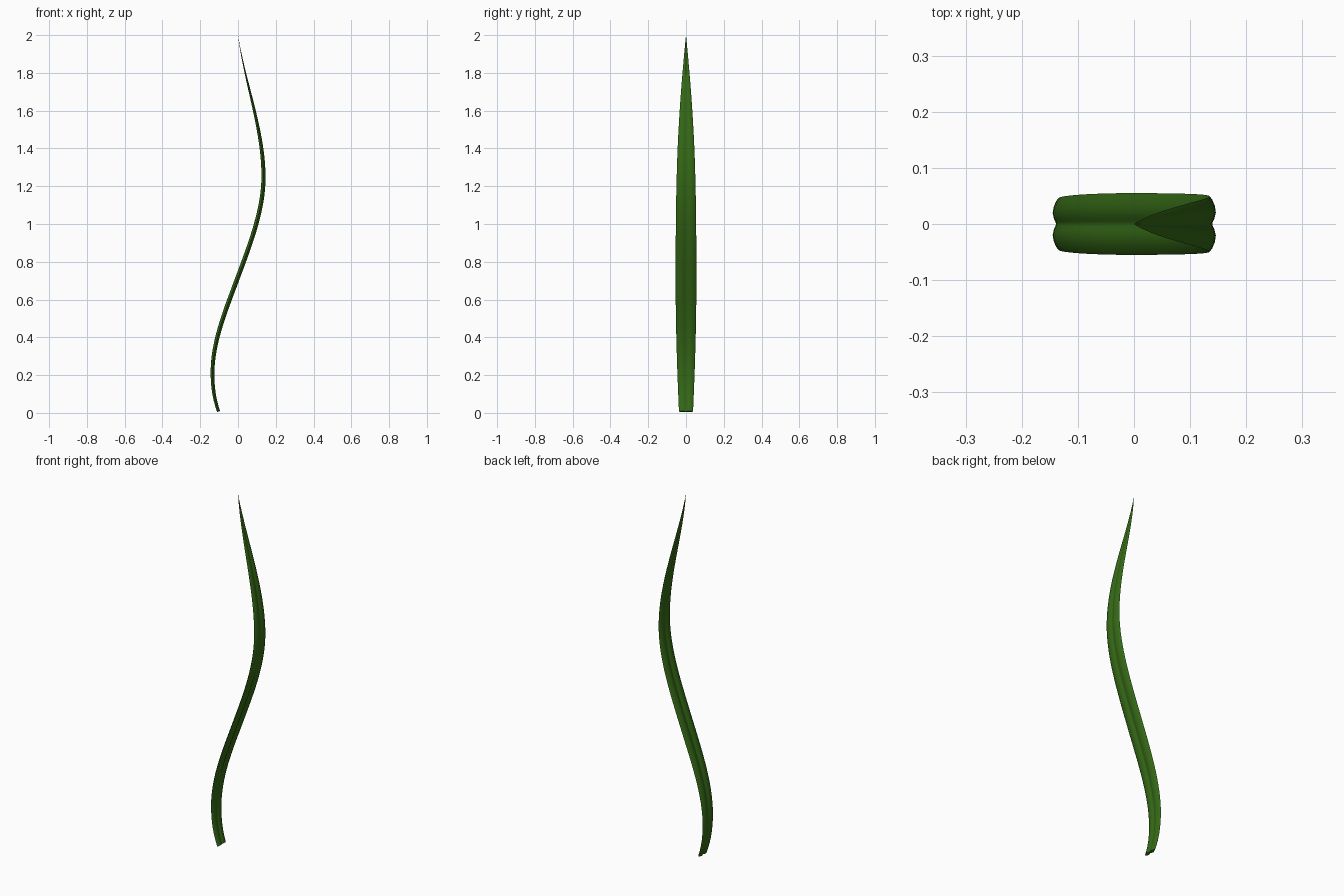
import bpy, bmesh, math

if "Cube" in bpy.data.objects:
    bpy.data.objects.remove(bpy.data.objects["Cube"])


def hermite(keys, z):
    """Smooth curve through (z, value, slope) keys, returned as value and slope."""
    for (z0, a, s0), (z1, b, s1) in zip(keys, keys[1:]):
        if z <= z1:
            break
    h = z1 - z0
    t = (z - z0) / h
    val = (a * (2*t**3 - 3*t**2 + 1) + b * (3*t**2 - 2*t**3)
           + h * (s0 * (t**3 - 2*t**2 + t) + s1 * (t**3 - t**2)))
    slope = (b - a) * (6*t - 6*t**2) / h + s0 * (3*t**2 - 4*t + 1) + s1 * (3*t**2 - 2*t)
    return val, slope


# S-shaped spine and half-width along the height
SPINE = [(0, -.10, -.38), (.21, -.135, 0), (.72, 0, .37), (1.25, .135, 0), (2, 0, -.14)]
WIDTH = [(0, .037, .045), (.7, .055, 0), (1.3, .048, -.03), (2, 0, -.1)]

# Cross-section: two lobes with a groove along the middle of both faces
QUARTER = [(0, .09), (.08, .11), (.2, .17), (.42, .22), (.65, .185), (.88, .09), (1, 0)]
half = [(-u, v) for u, v in QUARTER[:0:-1]] + QUARTER
SECTION = half + [(u, -v) for u, v in half[-2:0:-1]]

# Sweep the section square to the spine
bm = bmesh.new()
rings = []
STEPS = 64
for i in range(STEPS):
    z = .007 + 1.993 * i / STEPS
    x, slope = hermite(SPINE, z)
    w = hermite(WIDTH, z)[0]
    n = math.hypot(1, slope)
    rings.append([bm.verts.new((x + v * w / n, u * w, z - v * w * slope / n))
                  for u, v in SECTION])
count = len(SECTION)
for a, b in zip(rings, rings[1:]):
    for j in range(count):
        k = (j + 1) % count
        bm.faces.new((a[j], a[k], b[k], b[j]))

# Pointed tip and flat base
tip = bm.verts.new((0, 0, 2))
for j in range(count):
    bm.faces.new((rings[-1][j], rings[-1][(j + 1) % count], tip))
bm.faces.new(rings[0])
bmesh.ops.recalc_face_normals(bm, faces=bm.faces)

mesh = bpy.data.meshes.new("leaf_blade")
bm.to_mesh(mesh)
bm.free()
leaf = bpy.data.objects.new("leaf_blade", mesh)
bpy.context.collection.objects.link(leaf)

# Dark green
green = bpy.data.materials.new("leaf_green")
green.diffuse_color = (.035, .14, .008, 1)
green.use_nodes = True
green.node_tree.nodes["Principled BSDF"].inputs["Base Color"].default_value = green.diffuse_color
mesh.materials.append(green)

bpy.context.view_layer.objects.active = leaf
leaf.select_set(True)
bpy.ops.object.shade_smooth_by_angle(angle=math.radians(40))
